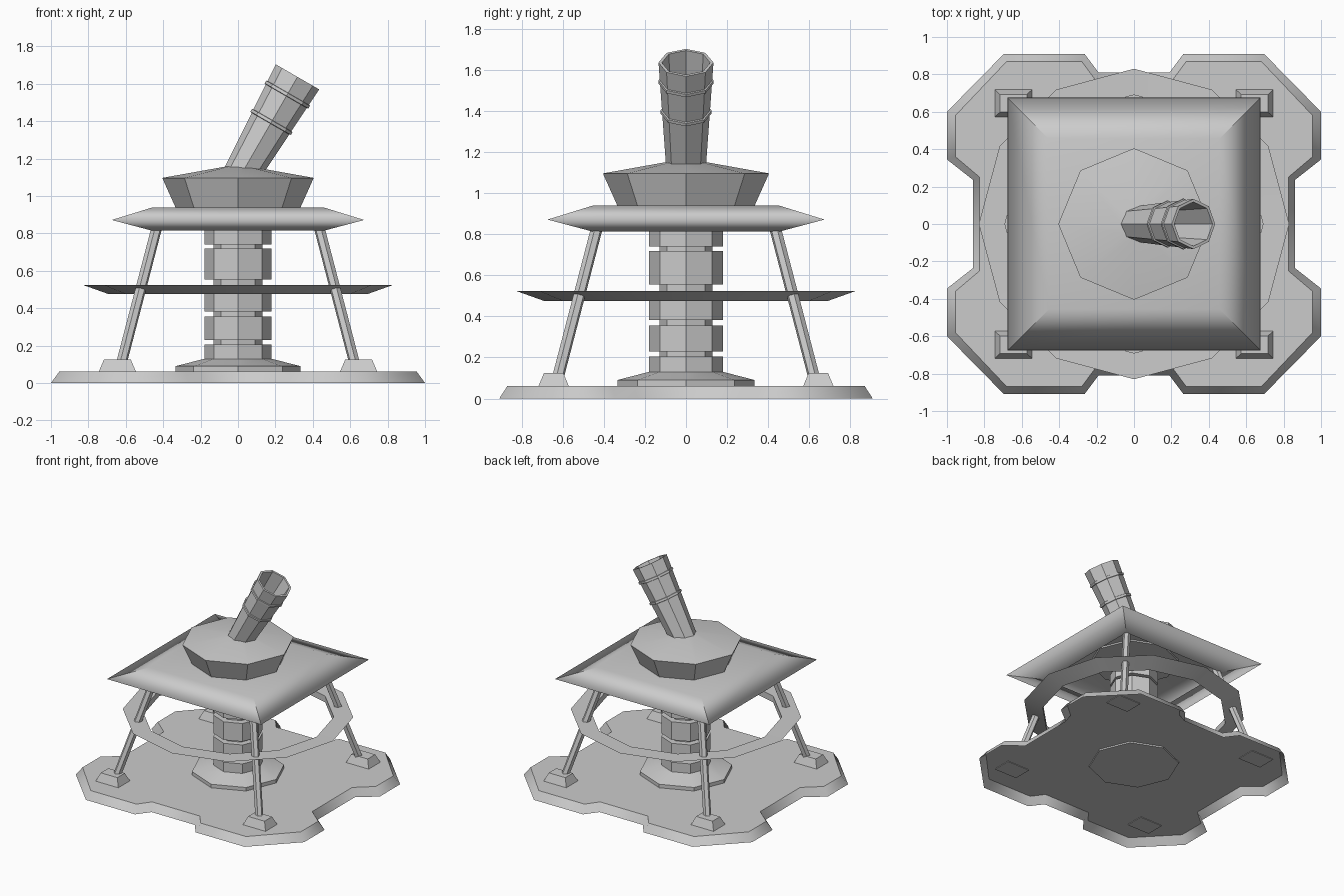
import bpy, math
from mathutils import Vector, Matrix

if "Cube" in bpy.data.objects:
    bpy.data.objects.remove(bpy.data.objects["Cube"])


def loft(name, loops, matrix=None, closed=False, angle=29, caps=(True, True)):
    """Skin equal-length loops; cap the ends, or join last to first if closed."""
    n = len(loops[0])
    verts = [Vector(p) for loop in loops for p in loop]
    if matrix:
        verts = [matrix @ v for v in verts]
    faces = []
    k = len(loops)
    for i in range(k if closed else k - 1):
        a, b = i * n, ((i + 1) % k) * n
        for j in range(n):
            m = (j + 1) % n
            faces.append((a + j, a + m, b + m, b + j))
    if not closed and caps[0]:
        faces.append(tuple(range(n))[::-1])
    if not closed and caps[1]:
        faces.append(tuple(range((k - 1) * n, k * n)))
    me = bpy.data.meshes.new(name)
    me.from_pydata(verts, [], faces)
    me.update()
    ob = bpy.data.objects.new(name, me)
    bpy.context.collection.objects.link(ob)
    bpy.ops.object.select_all(action='DESELECT')
    ob.select_set(True)
    bpy.context.view_layer.objects.active = ob
    bpy.ops.object.mode_set(mode='EDIT')
    bpy.ops.mesh.select_all(action='SELECT')
    bpy.ops.mesh.normals_make_consistent(inside=False)
    bpy.ops.object.mode_set(mode='OBJECT')
    bpy.ops.object.shade_smooth_by_angle(angle=math.radians(angle))
    return ob


def ring(r, z, n=8):
    return [(r * math.cos(2 * math.pi * i / n), r * math.sin(2 * math.pi * i / n), z)
            for i in range(n)]


def lathe(name, profile, n=8, **kw):
    return loft(name, [ring(r, z, n) for r, z in profile], **kw)


def rect(hx, hy, z, cx=0, cy=0):
    return [(cx + sx * hx, cy + sy * hy, z)
            for sx, sy in ((-1, -1), (1, -1), (1, 1), (-1, 1))]


def four_fold(quarter, z):
    """Mirror a first-quadrant outline into all four quadrants."""
    q = list(quarter)
    half = q + [(-x, y) for x, y in reversed(q)]
    return [(x, y, z) for x, y in half + [(-x, -y) for x, y in half]]


# Notched ground plate with sloping rim, open underneath
foot_line = [(.86, .235), (1, .345), (1, .6), (.695, .91), (.265, .91), (.19, .81)]
top_line = [(.825, .25), (.955, .36), (.955, .58), (.68, .87), (.28, .87), (.21, .775)]
loft("base_plate", [four_fold(foot_line, 0), four_fold(top_line, .062)],
     angle=50, caps=(False, True))

# Octagonal column with grooves and a flared foot
profile = [(.335, .05), (.335, .09), (.18, .13)]
for z0, z1 in ((.205, .23), (.355, .382), (.525, .555), (.72, .74)):
    profile += [(.18, z0), (.13, z0), (.13, z1), (.18, z1)]
profile.append((.18, .83))
lathe("column", profile)

# Twelve-sided brace ring: flat top, sloping underside
lathe("brace_ring", [(.83, .525), (.69, .475), (.69, .523)], n=12, closed=True)

# Square canopy, open underneath, with soft rims and sharp corner ridges
canopy = loft("canopy", [rect(.46, .46, .815), rect(.675, .675, .872),
                         rect(.455, .455, .94)], caps=(False, True))
for e in canopy.data.edges:
    z = [canopy.data.vertices[i].co.z for i in e.vertices]
    e.use_edge_sharp = abs(z[0] - z[1]) > .01

# Leaning legs on tapered footings
for sx in (-1, 1):
    for sy in (-1, 1):
        side = ("front" if sy < 0 else "back") + ("_left" if sx < 0 else "_right")
        c = (sx * .645, sy * .645)
        loft(side + "_footing", [rect(.102, .076, .055, *c), rect(.072, .047, .125, *c)])
        a = Vector((sx * .63, sy * .63, .08))
        b = Vector((sx * .432, sy * .432, .84))
        rot = (b - a).to_track_quat('Z', 'Y').to_matrix().to_4x4()
        lathe(side + "_leg", [(.029, 0), (.029, (b - a).length)], n=6,
              matrix=Matrix.Translation(a) @ rot)

# Octagonal turret with a shallow conical lid
lathe("turret", [(.33, .93), (.405, 1.097), (.07, 1.157)])

# Tilted hollow barrel and its two bands
tilt = Matrix.Translation((.008, 0, 1.10)) @ Matrix.Rotation(math.radians(30), 4, 'Y')
lathe("barrel", [(.095, 0), (.134, .62), (.118, .62), (.1, .25)], matrix=tilt)
for name, t, r in (("lower_band", .342, .117), ("upper_band", .511, .127)):
    lathe(name, [(r - .006, t - .012), (r + .008, t - .008),
                 (r + .008, t + .008), (r - .006, t + .012)], matrix=tilt, closed=True)
